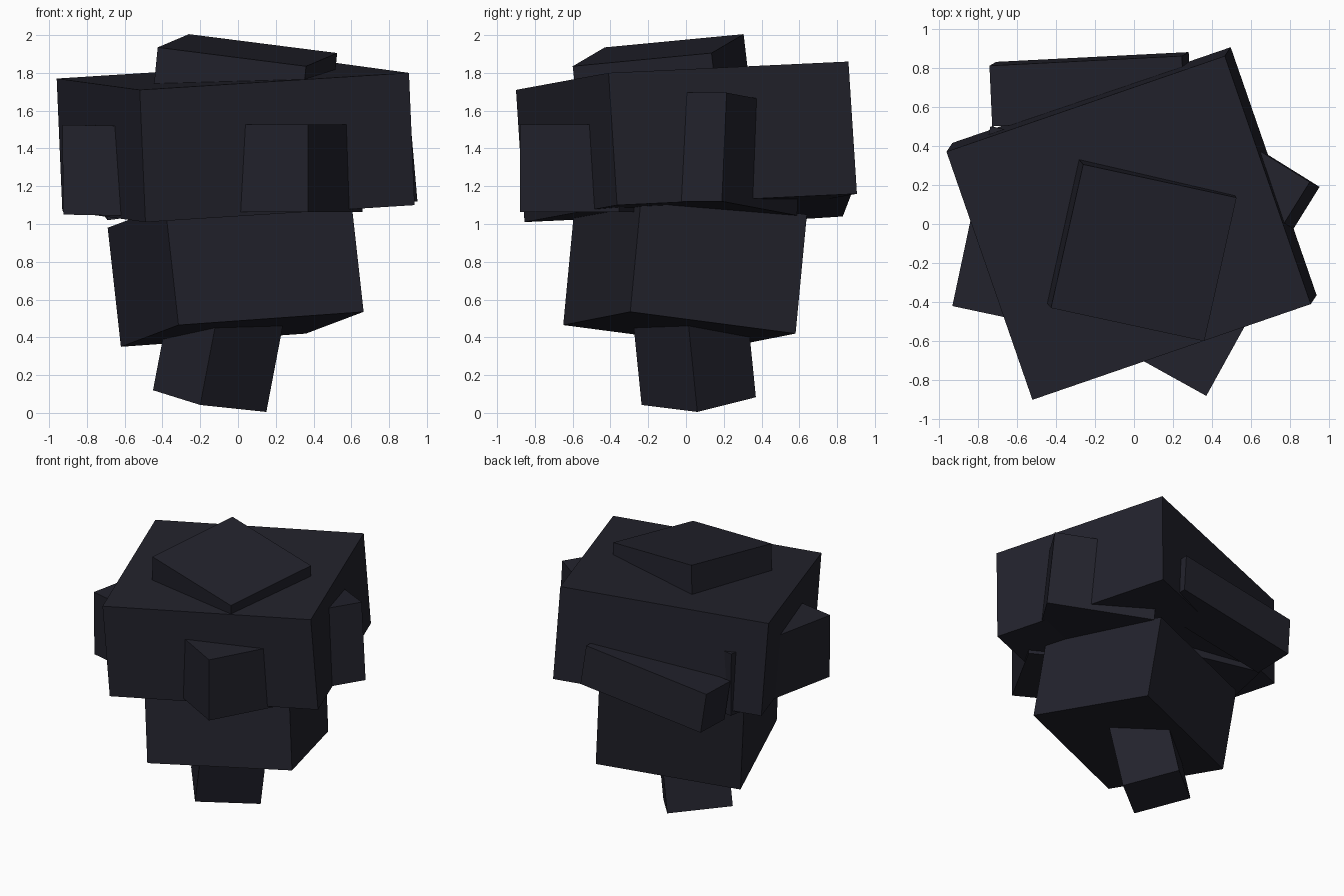
import bpy
import bmesh
from mathutils import Matrix, Vector

dark = bpy.data.materials.new("dark_navy")
dark.diffuse_color = (0.016, 0.016, 0.025, 1)


def block(name, corner, edge_a, edge_b, edge_c):
    """Tilted box spanned by three edges that meet at one corner."""
    a, b, c = Vector(edge_a), Vector(edge_b), Vector(edge_c)
    centre = Vector(corner) + (a + b + c) / 2
    m = Matrix((a, b, c)).transposed().to_4x4()
    m.translation = centre
    bm = bmesh.new()
    bmesh.ops.create_cube(bm, size=1, matrix=m)
    bmesh.ops.recalc_face_normals(bm, faces=bm.faces)
    mesh = bpy.data.meshes.new(name)
    bm.to_mesh(mesh)
    bm.free()
    mesh.materials.append(dark)
    bpy.context.collection.objects.link(bpy.data.objects.new(name, mesh))


# Large central block
block("main_block", (-0.52, -0.90, 1.71),
      (1.425, 0.49, 0.09), (-0.44, 1.27, 0.06), (0.03, 0.045, -0.70))

# Narrower block underneath
block("lower_block", (-0.315, -0.65, 0.465),
      (0.98, 0.355, 0.07), (-0.305, 0.875, -0.115), (-0.07, 0.06, 0.63))

# Small foot
block("foot", (-0.20, -0.235, 0.042),
      (0.35, 0.295, -0.037), (-0.25, 0.31, 0.078), (0.10, -0.053, 0.524))

# Tilted slab on top
block("top_slab", (-0.425, -0.43, 1.935),
      (0.785, -0.17, -0.10), (0.165, 0.735, 0.07), (-0.028, 0.033, -0.28))

# Blocks pushed into the four sides
block("front_block", (0.37, -0.88, 1.528),
      (0.29, 0.525, 0.0), (-0.70, 0.388, 0.0), (0.0, 0.0, -0.465))
block("right_block", (0.90, 0.215, 1.695),
      (-0.37, -0.595, 0.0), (-0.64, 0.398, -0.075), (0.05, -0.025, -0.575))
block("left_block", (-0.93, -0.42, 1.525),
      (0.195, 0.92, 0.0), (0.55, -0.117, -0.01), (0.005, 0.0, -0.475))
block("back_block", (-0.74, 0.81, 1.335),
      (0.985, 0.05, 0.13), (0.014, -0.31, -0.02), (0.035, 0.02, -0.295))
